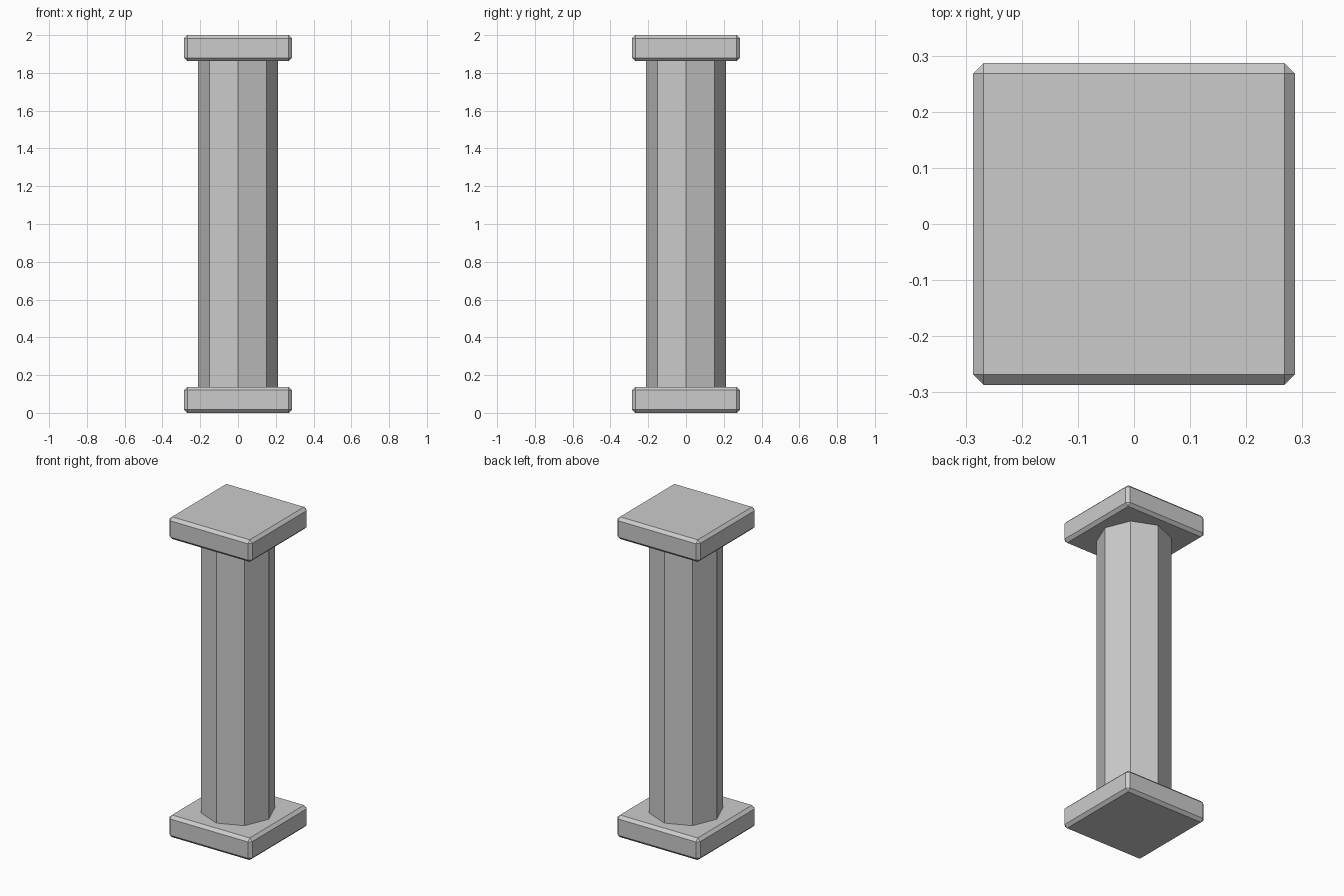
import bpy
import bmesh
from mathutils import Matrix

if "Cube" in bpy.data.objects:
    bpy.data.objects.remove(bpy.data.objects["Cube"], do_unlink=True)

HEIGHT = 2.0
SLAB_WIDTH = 0.573
SLAB_HEIGHT = 0.138
CHAMFER = 0.018
SHAFT_RADIUS = 0.213

# One plain stone colour
stone = bpy.data.materials.new("grey_stone")
stone.use_nodes = True
colour = (0.6, 0.6, 0.6, 1.0)
stone.diffuse_color = colour
stone.node_tree.nodes["Principled BSDF"].inputs["Base Color"].default_value = colour


def add_object(name, bm, z):
    mesh = bpy.data.meshes.new(name)
    bm.to_mesh(mesh)
    bm.free()
    mesh.materials.append(stone)
    obj = bpy.data.objects.new(name, mesh)
    obj.location.z = z
    bpy.context.collection.objects.link(obj)
    return obj


def add_slab(name, z):
    """Square slab with chamfered edges, centred at height z."""
    bm = bmesh.new()
    size = Matrix.Diagonal((SLAB_WIDTH, SLAB_WIDTH, SLAB_HEIGHT, 1))
    bmesh.ops.create_cube(bm, size=1, matrix=size)
    bmesh.ops.bevel(bm, geom=bm.edges[:], offset=CHAMFER, segments=1,
                    affect='EDGES', profile=0.5)
    add_object(name, bm, z)


# Base and capital
add_slab("base_slab", SLAB_HEIGHT / 2)
add_slab("top_slab", HEIGHT - SLAB_HEIGHT / 2)

# Octagonal shaft with corners on the axes, running between the slabs
bm = bmesh.new()
bmesh.ops.create_cone(bm, cap_ends=True, segments=8, radius1=SHAFT_RADIUS,
                      radius2=SHAFT_RADIUS, depth=HEIGHT - 2 * SLAB_HEIGHT)
add_object("shaft", bm, HEIGHT / 2)
